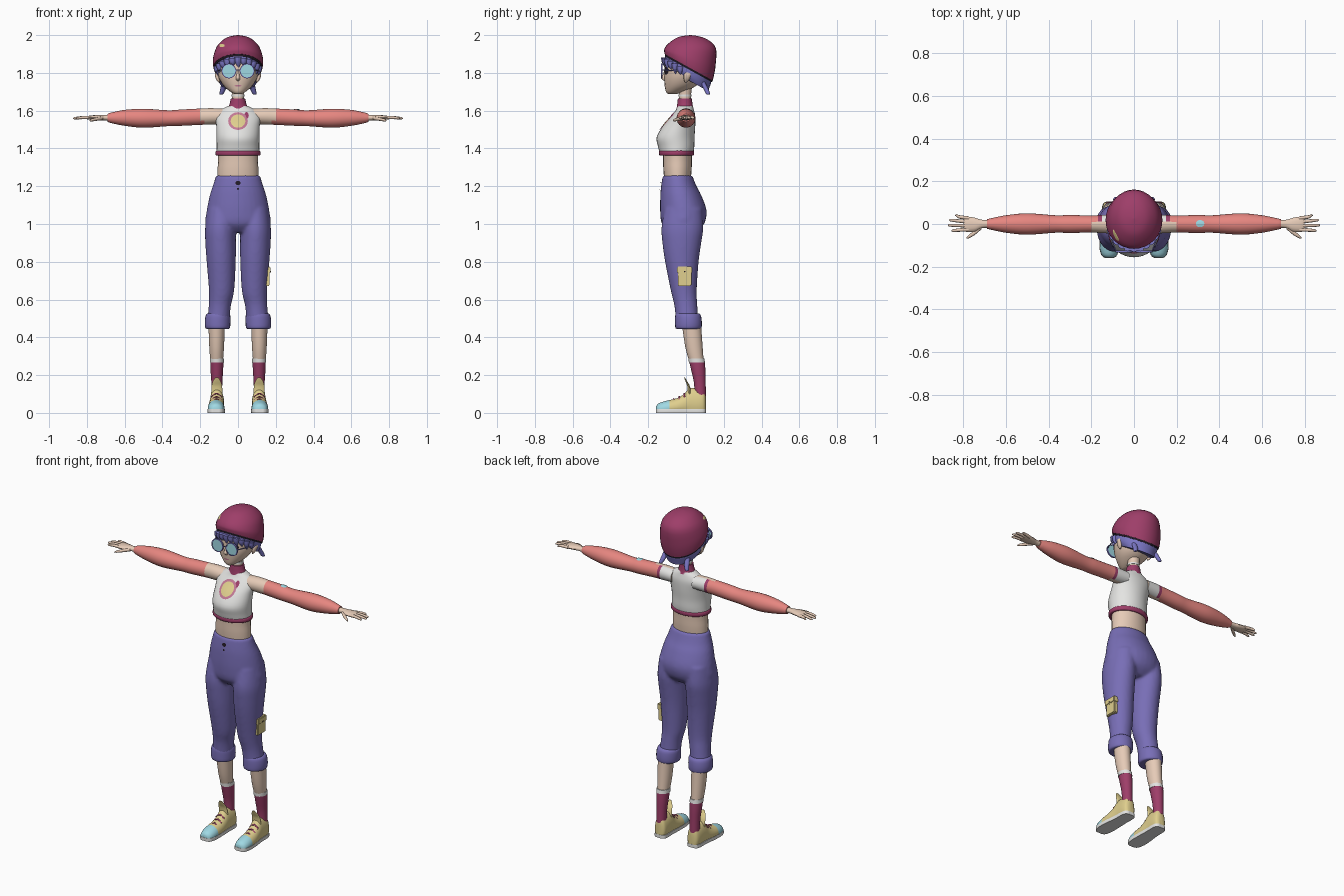
import bpy, bmesh, math
from mathutils import Vector
from mathutils.bvhtree import BVHTree


def lin(c):
    c /= 255
    return c / 12.92 if c <= 0.04045 else ((c + 0.055) / 1.055) ** 2.4


MATS = {}
for name, rgb in dict(crimson=(158, 62, 105), skin=(230, 203, 183), coral=(230, 134, 128),
                      white=(228, 228, 226), violet=(120, 110, 182), hair_blue=(124, 120, 198),
                      yellow=(224, 207, 142), cyan=(160, 217, 228), dark=(34, 26, 36),
                      mauve=(196, 122, 150)).items():
    MATS[name] = bpy.data.materials.new(name)
    MATS[name].diffuse_color = (*[lin(c) for c in rgb], 1)


def finish(name, bm, mats, rule=None, mirror=False, smooth=True):
    bmesh.ops.recalc_face_normals(bm, faces=bm.faces)
    for f in bm.faces:
        if rule:
            f.material_index = rule(f.calc_center_median())
    me = bpy.data.meshes.new(name)
    bm.to_mesh(me)
    bm.free()
    ob = bpy.data.objects.new(name, me)
    bpy.context.collection.objects.link(ob)
    for m in mats.split():
        me.materials.append(MATS[m])
    if smooth:
        bpy.ops.object.select_all(action='DESELECT')
        ob.select_set(True)
        bpy.context.view_layer.objects.active = ob
        bpy.ops.object.shade_smooth_by_angle(angle=math.radians(50))
    if mirror:
        ob.modifiers.new("mirror", 'MIRROR').use_mirror_merge = False
    return ob


def spline(secs, n):
    """Catmull-Rom interpolation of cross-sections."""
    s = [tuple(a) + (0,) * (6 - len(a)) for a in secs]
    out = []
    for i in range(len(s) - 1):
        p0, p1, p2, p3 = s[max(i - 1, 0)], s[i], s[i + 1], s[min(i + 2, len(s) - 1)]
        for k in range(n):
            t = k / n
            out.append([0.5 * (2 * b + (c - a) * t + (2 * a - 5 * b + 4 * c - d) * t * t
                               + (3 * b - a - 3 * c + d) * t ** 3)
                        for a, b, c, d in zip(p0, p1, p2, p3)])
    return out + [list(s[-1])]


def loft(name, mats, lists, axis='z', seg=24, steps=3, clamp=None, **kw):
    """Skin elliptical sections (position, centre a, centre b, radius a, radius b, tilt)."""
    bm = bmesh.new()
    for secs in lists if isinstance(lists[0], list) else [lists]:
        rings = []
        for t, a, b, ra, rb, tilt in spline(secs, steps):
            ring = []
            for i in range(seg):
                w = 2 * math.pi * i / seg
                u, v = a + max(ra, .0005) * math.cos(w), max(rb, .0005) * math.sin(w)
                p = {'z': (u, b + v, t + tilt * v), 'x': (t, u, b + v), 'y': (u, t, b + v)}[axis]
                if clamp:
                    p = (p[0], p[1], min(max(p[2], clamp[0]), clamp[1]))
                ring.append(bm.verts.new(p))
            rings.append(ring)
        for r, q in zip(rings, rings[1:]):
            for i in range(seg):
                j = (i + 1) % seg
                bm.faces.new((r[i], r[j], q[j], q[i]))
        bm.faces.new(rings[0])
        bm.faces.new(rings[-1])
    return finish(name, bm, mats, **kw)


def decal(name, mats, target, centre, u, v, ru, rv, rule=None, lift=0.004, rings=4, seg=24, **kw):
    """Thin disc wrapped on the target along the direction u x v."""
    me = target.data
    tree = BVHTree.FromPolygons([p.co for p in me.vertices], [p.vertices[:] for p in me.polygons])
    u, v = Vector(u), Vector(v)
    n = u.cross(v)
    bm = bmesh.new()

    def put(r, w):
        p = Vector(centre) + u * (ru * r * math.cos(w)) + v * (rv * r * math.sin(w))
        hit = tree.ray_cast(p + n * 0.5, -n)[0]
        return bm.verts.new((hit or p) + n * lift)
    mid = put(0, 0)
    prev = None
    for k in range(1, rings + 1):
        ring = [put(k / rings, 2 * math.pi * i / seg) for i in range(seg)]
        for i in range(seg):
            j = (i + 1) % seg
            bm.faces.new((prev[i], ring[i], ring[j], prev[j]) if prev else (mid, ring[i], ring[j]))
        prev = ring
    edge = bm.edges[:]
    bmesh.ops.extrude_edge_only(bm, edges=[e for e in edge if e.is_boundary])
    return finish(name, bm, mats, rule, **kw)


def box(name, mat, lo, hi, bevel=0.004, mirror=False):
    bm = bmesh.new()
    bmesh.ops.create_cube(bm, size=1)
    for p in bm.verts:
        p.co = [(a + b) / 2 + c * (b - a) for a, b, c in zip(lo, hi, p.co)]
    bmesh.ops.bevel(bm, geom=bm.edges[:], offset=bevel, segments=2, affect='EDGES')
    return finish(name, bm, mat, mirror=mirror)


# Head, nose and ears
head = loft("head", "skin", [(1.687, 0, -.075, .016, .018), (1.70, 0, -.058, .04, .048),
            (1.73, 0, -.03, .075, .082), (1.77, 0, -.014, .1, .102), (1.81, 0, -.003, .111, .112),
            (1.86, 0, .003, .113, .113), (1.92, 0, .01, .08, .08)])
loft("nose", "skin", [(1.755, 0, -.108, .008, .004), (1.772, 0, -.114, .012, .018),
                      (1.79, 0, -.111, .008, .012), (1.82, 0, -.108, .004, .005)], seg=12)
loft("ears", "skin", [(1.75, .1, .0, .004, .006), (1.768, .107, .004, .01, .016),
                      (1.795, .112, .01, .011, .02), (1.812, .112, .01, .003, .008)], seg=12, mirror=True)
decal("mouth", "mauve", head, (0, -.1, 1.732), (1, 0, 0), (0, 0, 1), .018, .004, lift=.002)
decal("eyes", "dark", head, (.05, -.1, 1.812), (1, 0, 0), (0, 0, 1), .02, .022, lift=.003, mirror=True)

# Round glasses
W = [2 * math.pi * i / 28 for i in range(28)]
loft("lenses", "cyan", [(-.131, .048, 1.81, .035, .035), (-.126, .048, 1.81, .035, .035)],
     axis='y', steps=1, mirror=True)
bm = bmesh.new()
rim = [[bm.verts.new((.048 + r * math.cos(w), y, 1.81 + r * math.sin(w))) for w in W]
       for r, y in ((.034, -.133), (.039, -.133), (.039, -.124), (.034, -.124))]
for k in range(4):
    for i in range(28):
        a, b, j = rim[k], rim[(k + 1) % 4], (i + 1) % 28
        bm.faces.new((a[i], a[j], b[j], b[i]))
finish("glasses_rims", bm, "hair_blue", mirror=True)
box("glasses_bridge", "hair_blue", (-.012, -.132, 1.812), (.012, -.127, 1.817), .001)
loft("glasses_temples", "hair_blue", [(-.127, .085, 1.815, .003, .003), (-.06, .108, 1.812, .003, .003),
                                      (.01, .116, 1.805, .003, .003)], axis='y', seg=8, mirror=True)

# Hair below the cap, with fringe locks and two short tails
loft("hair", "hair_blue", [(1.86, 0, .014, .12, .12, -.55), (1.825, 0, .012, .124, .123, -.55),
     (1.79, 0, .007, .118, .118, -.55), (1.757, 0, .02, .1, .098, -.55)])
locks = []
for i in range(11):
    w = math.radians(-165 + 15 * i)
    x, y = .112 * math.cos(w), .112 * math.sin(w)
    z = 1.80 - .55 * y
    locks.append([(z + .02, x, y, .02, .02), (z - .005, x, y - .002, .016, .014),
                  (z - .025 - .012 * (i % 2), x * .98 + .004, y * .98, .002, .002)])
loft("fringe_locks", "hair_blue", locks, seg=8)
loft("hair_tails", "hair_blue", [(1.78, .07, .07, .016, .016), (1.745, .074, .09, .014, .014),
     (1.715, .079, .106, .015, .013), (1.69, .087, .116, .011, .011), (1.685, .088, .117, .004, .004)],
     seg=12, mirror=True)

# Knit cap with dark lower band and pin
cap = loft("cap", "crimson", [(1.83, 0, .014, .13, .1275, -.55), (1.85, 0, .017, .133, .132, -.45),
           (1.885, 0, .021, .131, .136, -.3), (1.94, 0, .03, .112, .129, -.08), (1.978, 0, .03, .075, .088, -.04),
           (1.994, 0, .025, .04, .045, -.02), (2.0, 0, .025, 0, 0)], seg=32)
loft("cap_band", "dark", [(1.819, 0, .013, .126, .125, -.55), (1.832, 0, .014, .129, .1265, -.55)],
     seg=32, steps=1)
decal("cap_pin", "yellow", cap, (-.085, -.1, 1.945), (1, 0, 0), (0, 0, 1), .014, .009)

# Neck, choker and collar
loft("neck", "skin", [(1.59, 0, -.005, .036, .036), (1.66, 0, -.006, .031, .031), (1.74, 0, -.002, .036, .036)])
loft("choker", "white", [(1.675, 0, -.006, .034, .034), (1.686, 0, -.006, .034, .034)], steps=1)
loft("collar", "crimson", [(1.612, 0, -.005, .058, .045), (1.63, 0, -.006, .046, .041), (1.665, 0, -.006, .038, .037)])

# Cropped shirt, hem and chest badge
shirt = loft("shirt", "white", [(1.375, 0, -.05, .114, .089), (1.41, 0, -.052, .113, .096),
             (1.46, 0, -.055, .114, .1), (1.52, 0, -.036, .115, .085), (1.57, 0, -.015, .118, .064),
             (1.603, 0, -.006, .092, .048), (1.626, 0, -.005, .05, .04)], seg=32, steps=4)
loft("shirt_hem", "crimson", [(1.362, 0, -.05, .113, .087), (1.366, 0, -.05, .119, .092),
     (1.383, 0, -.05, .119, .093), (1.388, 0, -.05, .113, .09)], steps=2, seg=32)
decal("chest_badge", "yellow mauve", shirt, (0, -.1, 1.545), (1, 0, 0), (0, 0, 1), .052, .047,
      rule=lambda c: int(math.hypot(c.x, (c.z - 1.545) * 1.1) > .039), rings=8)
decal("badge_tab", "crimson", shirt, (.045, -.1, 1.575), (1, 0, 0), (0, 0, 1), .012, .017)
loft("waist", "skin", [(1.23, 0, -.045, .108, .07), (1.29, 0, -.045, .108, .075),
                       (1.34, 0, -.045, .105, .076), (1.4, 0, -.045, .107, .078)])


# Arms: bare shoulder in front, shirt edge and sleeve wrapping further in behind
def arm_colour(c):
    if c.y > .012 and c.x < .15:
        return 1
    if c.y > .012 and c.x < .165:
        return 2
    return 3 if c.x > .195 - .02 * (c.z < 1.55) or c.y > .012 else 0


sleeve = loft("arms", "skin white crimson coral", [(.07, 0, 1.57, .046, .04), (.14, 0, 1.57, .043, .043),
              (.2, 0, 1.568, .04, .043), (.3, 0, 1.563, .042, .043), (.37, 0, 1.56, .041, .042),
              (.5, 0, 1.56, .05, .05), (.6, 0, 1.562, .041, .042), (.67, 0, 1.562, .027, .028),
              (.69, 0, 1.562, .022, .021)], axis='x', steps=6, rule=arm_colour, mirror=True)
decal("sleeve_patch", "cyan", sleeve, (.31, .002, 1.6), (1, 0, 0), (0, 1, 0), .02, .017)

# Hands with four fingers and a thumb
hand = [[(.67, 0, 1.562, .018, .016), (.715, 0, 1.563, .02, .014), (.745, -.003, 1.563, .032, .014),
         (.785, -.001, 1.563, .036, .011), (.8, 0, 1.562, .03, .007)]]
for y0, y1, tip in ((.027, .04, .84), (.01, .018, .868), (-.008, -.006, .873), (-.026, -.031, .857)):
    hand.append([(.775, y0, 1.563, .009, .009), (.82, (y0 + y1) / 2, 1.564, .008, .008),
                 (tip - .008, y1, 1.56, .006, .006), (tip, y1, 1.559, .001, .001)])
hand.append([(.715, -.012, 1.56, .012, .01), (.745, -.038, 1.556, .012, .009),
             (.775, -.059, 1.55, .008, .007), (.787, -.067, 1.547, .002, .002)])
loft("hands", "skin", hand, axis='x', seg=12, mirror=True)

# Trousers: hips and two legs fused into one smooth surface
hips = [(1.258, 0, -.045, .116, .078), (1.2, 0, -.038, .134, .094), (1.15, 0, -.027, .15, .109),
        (1.07, 0, -.014, .166, .123), (1.0, 0, -.016, .17, .112), (.955, 0, -.018, .12, .07)]
legs = [[(z, s * x, y, rx, ry) for z, x, y, rx, ry in (
    (1.08, .087, -.014, .074, .1), (.98, .093, -.019, .081, .111), (.9, .092, -.022, .081, .103),
    (.8, .089, -.022, .077, .089), (.65, .087, -.012, .067, .069), (.57, .096, -.001, .059, .061),
    (.49, .104, .006, .059, .06))] for s in (-1, 1)]
trousers = loft("trousers", "violet", [hips] + legs, seg=32, steps=4)
decal("waist_button", "dark", trousers, (0, -.1, 1.217), (1, 0, 0), (0, 0, 1), .013, .011, lift=.005)
decal("waist_stud", "dark", trousers, (0, -.1, 1.186), (1, 0, 0), (0, 0, 1), .006, .006, lift=.005)
rm = trousers.modifiers.new("fuse", 'REMESH')
rm.mode, rm.voxel_size, rm.use_smooth_shade = 'VOXEL', .009, True
sm = trousers.modifiers.new("soften", 'SMOOTH')
sm.factor, sm.iterations = .5, 5
loft("trouser_cuffs", "violet", [(.444, .108, .013, .054, .058), (.45, .108, .013, .065, .069),
     (.48, .108, .013, .068, .071), (.515, .106, .011, .065, .068), (.527, .105, .009, .056, .06)], mirror=True)

# Thigh pocket with flap
box("pocket", "yellow", (.138, -.043, .672), (.167, .029, .765))
box("pocket_flap", "yellow", (.138, -.047, .738), (.172, .033, .775))
box("pocket_button", "dark", (.168, -.01, .744), (.175, -.003, .751), .001)

# Lower legs and socks
loft("calves", "skin", [(.27, .113, .056, .033, .038), (.35, .113, .042, .039, .046),
                        (.48, .113, .028, .044, .051)], mirror=True)
loft("sock_bands", "white", [(.266, .112, .058, .037, .043), (.288, .112, .055, .037, .042)], steps=1, mirror=True)
loft("socks", "crimson", [(.09, .112, .076, .028, .03), (.16, .112, .073, .029, .031),
                          (.22, .112, .066, .033, .037), (.268, .112, .059, .035, .041)], mirror=True)

# Shoes: (length position, centre x, half width, top height)
last = [(-.158, .116, .018, .035), (-.145, .116, .035, .05), (-.105, .116, .044, .064), (-.05, .115, .043, .077),
        (-.01, .113, .04, .1), (.02, .112, .038, .13), (.07, .111, .038, .127), (.096, .11, .032, .122),
        (.105, .11, .016, .09)]
loft("shoes", "yellow cyan", [(y, x, h * .38, w, h * .62) for y, x, w, h in last], axis='y',
     clamp=(.012, 1), rule=lambda c: int(c.y < -.085), mirror=True)
loft("shoe_soles", "white", [(y * 1.01, x, .01, w * 1.06, .06) for y, x, w, h in last], axis='y',
     clamp=(0, .02), mirror=True)
loft("shoe_tongues", "yellow", [(.1, .112, .02, .03, .01), (.14, .112, .014, .028, .007),
                                (.165, .112, .003, .022, .005), (.187, .112, -.008, .008, .002)], seg=16, mirror=True)
loft("laces", "crimson", [[(.086, y, z - .018, .005, .004), (.114, y, z, .005, .004), (.142, y, z - .018, .005, .004)]
                          for y, z in ((-.065, .074), (-.035, .086), (-.008, .103))], axis='x', seg=8, mirror=True)
